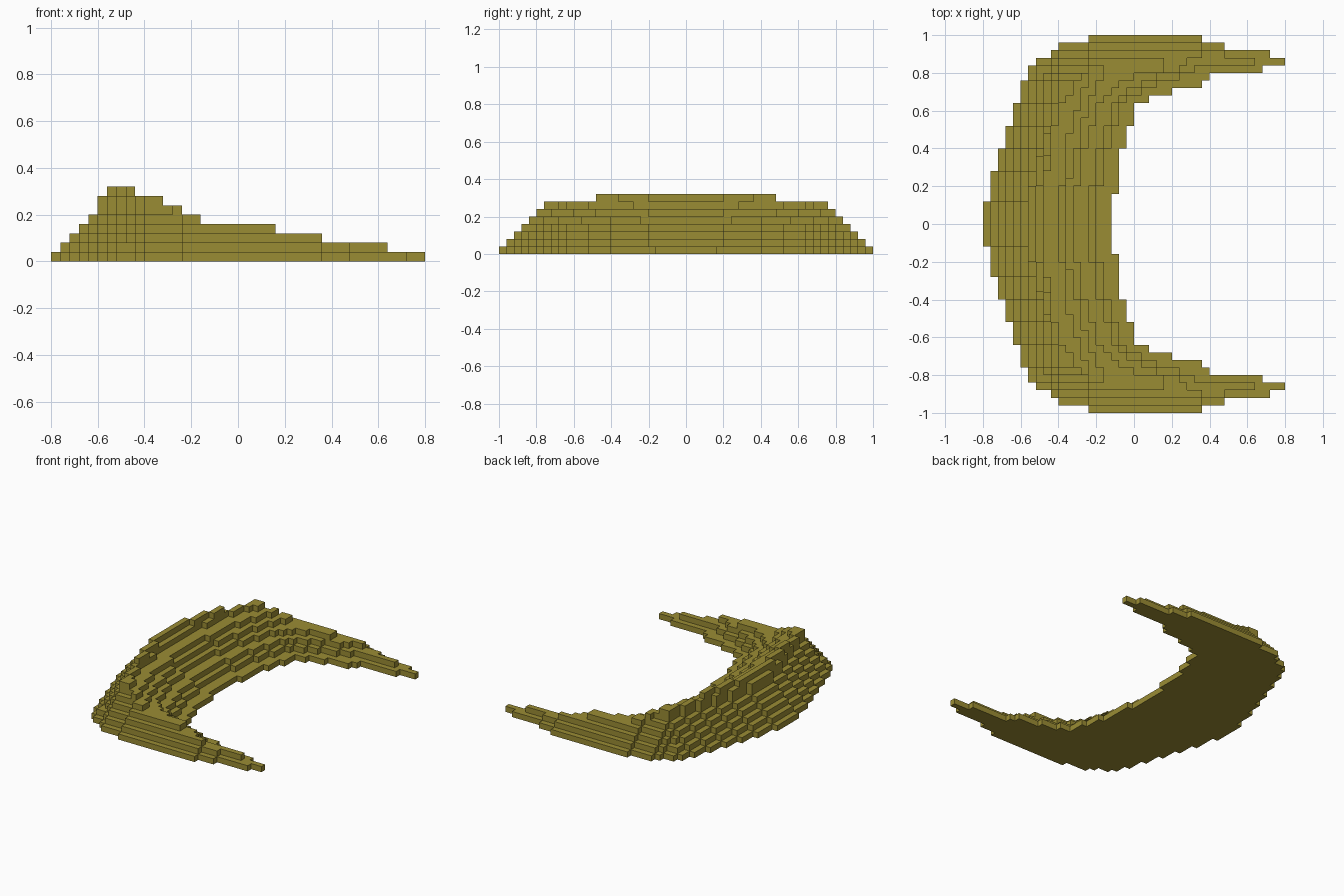
import bpy, bmesh
from itertools import groupby

if "Cube" in bpy.data.objects:
    bpy.data.objects.remove(bpy.data.objects["Cube"], do_unlink=True)

U = 0.04  # block size

sand = bpy.data.materials.new("olive sand")
sand.use_nodes = True
colour = (0.323, 0.262, 0.034, 1)
sand.diffuse_color = colour
sand.node_tree.nodes["Principled BSDF"].inputs["Base Color"].default_value = colour


def rows(*runs):
    """Expand (count, value) runs into one value per row, from the middle to the tip."""
    return [v for n, v in runs for _ in range(n)]


# Outer edge of the lowest terrace, in blocks
outer = rows((3, -20), (4, -19), (3, -18), (3, -17), (3, -16), (3, -15), (2, -14),
             (1, -13), (1, -11), (1, -10), (1, -6))

# Inner edge of every terrace, lowest first
inner = [
    rows((4, -3), (6, -2), (3, -1), (3, 0), (1, 2), (1, 5), (1, 9), (1, 10),
         (1, 17), (1, 20), (1, 18), (1, 12), (1, 9)),
    rows((5, -5), (5, -4), (3, -3), (3, -2), (1, -1), (1, 1), (1, 3), (1, 6),
         (1, 8), (1, 16), (1, 12), (1, 9)),
    rows((5, -6), (5, -5), (3, -4), (3, -3), (1, -2), (1, -1), (1, 1), (1, 3),
         (1, 6), (1, 7), (1, 9)),
    rows((5, -8), (5, -7), (3, -6), (3, -5), (1, -4), (1, -3), (1, -2), (1, 0), (2, 4)),
    rows((6, -9), (4, -8), (4, -7), (3, -6), (2, -5), (2, -4)),
    rows((5, -10), (7, -9), (3, -8), (3, -7), (2, -6)),
    rows((7, -12), (6, -11), (3, -10), (1, -9), (2, -8)),
    rows((5, -13), (4, -12), (3, -11)),
]


def shrink(edge):
    """Step the outer edge in by one block on the side and on the tip."""
    return [max(edge[j] + 1, edge[j + 1]) for j in range(len(edge) - 1)]


def add_box(bm, x0, x1, y0, y1, z0, z1):
    base = [bm.verts.new((x * U, y * U, z0 * U))
            for x, y in ((x0, y0), (x1, y0), (x1, y1), (x0, y1))]
    top = [bm.verts.new((v.co.x, v.co.y, z1 * U)) for v in base]
    bm.faces.new(base[::-1])
    bm.faces.new(top)
    for i in range(4):
        k = (i + 1) % 4
        bm.faces.new((base[i], base[k], top[k], top[i]))


def terrace(level, left, right):
    # Mirror the half rows, then merge equal neighbours into long blocks
    half = [(min(l, r - 1), r) for l, r in zip(left, right)]
    spans = half[::-1] + half
    bm = bmesh.new()
    y = -len(half)
    for (x0, x1), run in groupby(spans):
        n = len(list(run))
        add_box(bm, x0, x1, y, y + n, level, level + 1)
        y += n
    name = "crest" if level == 7 else f"terrace_{level + 1}"
    mesh = bpy.data.meshes.new(name)
    bm.to_mesh(mesh)
    bm.free()
    mesh.materials.append(sand)
    bpy.context.collection.objects.link(bpy.data.objects.new(name, mesh))


# Stack the terraces; the top two stand as a steep ridge
left = outer
for level, right in enumerate(inner):
    if level == 7:
        left = [r - 1 for r in right]
    elif 0 < level < 6:
        left = shrink(left)
    terrace(level, left, right)
